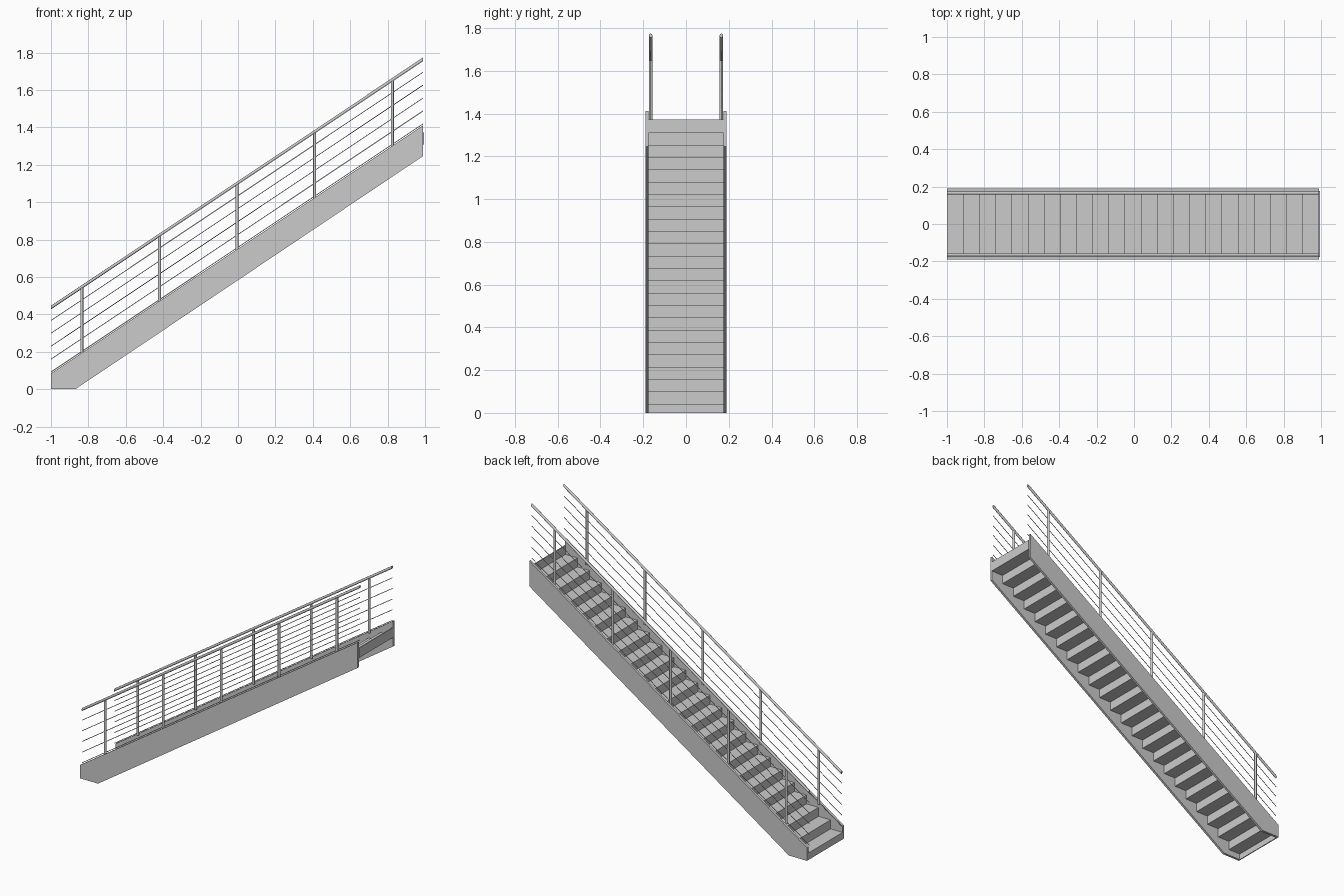
import bpy, bmesh, math

if "Cube" in bpy.data.objects:
    bpy.data.objects.remove(bpy.data.objects["Cube"])

SLOPE = 0.667
X0, X1 = -1.0, 0.99
N = 23
RUN, RISE, FIRST = 0.0864, 0.0577, 0.045
RAIL_Y = 0.165


def make_object(name, bm, smooth=False):
    bmesh.ops.recalc_face_normals(bm, faces=bm.faces[:])
    me = bpy.data.meshes.new(name)
    bm.to_mesh(me)
    bm.free()
    ob = bpy.data.objects.new(name, me)
    bpy.context.collection.objects.link(ob)
    if smooth:
        bpy.ops.object.select_all(action='DESELECT')
        bpy.context.view_layer.objects.active = ob
        ob.select_set(True)
        bpy.ops.object.shade_smooth_by_angle(angle=math.radians(50))
    return ob


def extrude_profile(name, pts, y0, y1):
    """Closed x-z profile extruded along y."""
    bm = bmesh.new()
    face = bm.faces.new([bm.verts.new((x, y0, z)) for x, z in pts])
    ext = bmesh.ops.extrude_face_region(bm, geom=[face])
    verts = [v for v in ext['geom'] if isinstance(v, bmesh.types.BMVert)]
    bmesh.ops.translate(bm, verts=verts, vec=(0, y1 - y0, 0))
    return make_object(name, bm)


def sloped_bar(name, y, z, r, sides):
    """Round bar following the stair slope, cut vertically at both ends."""
    bm = bmesh.new()
    rz = r * math.hypot(1, SLOPE)
    rings = []
    for x in (X0, X1):
        zc = z + (x - X0) * SLOPE
        rings.append([bm.verts.new((x, y + r * math.cos(a), zc + rz * math.sin(a)))
                      for a in (math.tau * i / sides for i in range(sides))])
    a, b = rings
    for i in range(sides):
        j = (i + 1) % sides
        bm.faces.new((a[i], a[j], b[j], b[i]))
    bm.faces.new(a)
    bm.faces.new(b)
    return make_object(name, bm, True)


def post(name, x, y, z0, z1, r):
    bm = bmesh.new()
    bmesh.ops.create_cone(bm, cap_ends=True, segments=16, radius1=r, radius2=r, depth=z1 - z0)
    bmesh.ops.translate(bm, verts=bm.verts[:], vec=(x, y, (z0 + z1) / 2))
    return make_object(name, bm, True)


# Folded plate steps: zigzag of risers and treads with a small thickness
T = 0.006
upper, lower = [(X0, 0)], [(X0 + T, 0)]
for i in range(N):
    x, z = X0 + i * RUN, FIRST + i * RISE
    upper += [(x, z), (x + RUN, z)]
    lower += [(x + T, z - T), (x + RUN + T, z - T)]
top = FIRST + N * RISE
xe = X0 + N * RUN
upper.append((xe, top))
lower.append((xe + T, top))
extrude_profile("steps", upper + lower[::-1], -0.176, 0.176)

# Stringers and railings on both sides
stringer = [(X0, 0), (-0.87, 0), (X1, 1.247), (X1, 1.412), (X0, 0.085)]
for side, s in (("front", -1), ("back", 1)):
    extrude_profile(f"{side}_stringer", stringer, s * 0.175, s * 0.19)
    y = s * RAIL_Y
    sloped_bar(f"{side}_handrail", y, 0.437, 0.008, 16)
    for k in range(5):
        sloped_bar(f"{side}_cable_{k}", y, 0.092 + 0.069 * k, 0.002, 8)
    for k in range(5):
        x = -0.835 + 0.415 * k
        dz = (x - X0) * SLOPE
        post(f"{side}_post_{k}", x, y, 0.078 + dz, 0.43 + dz, 0.008)
